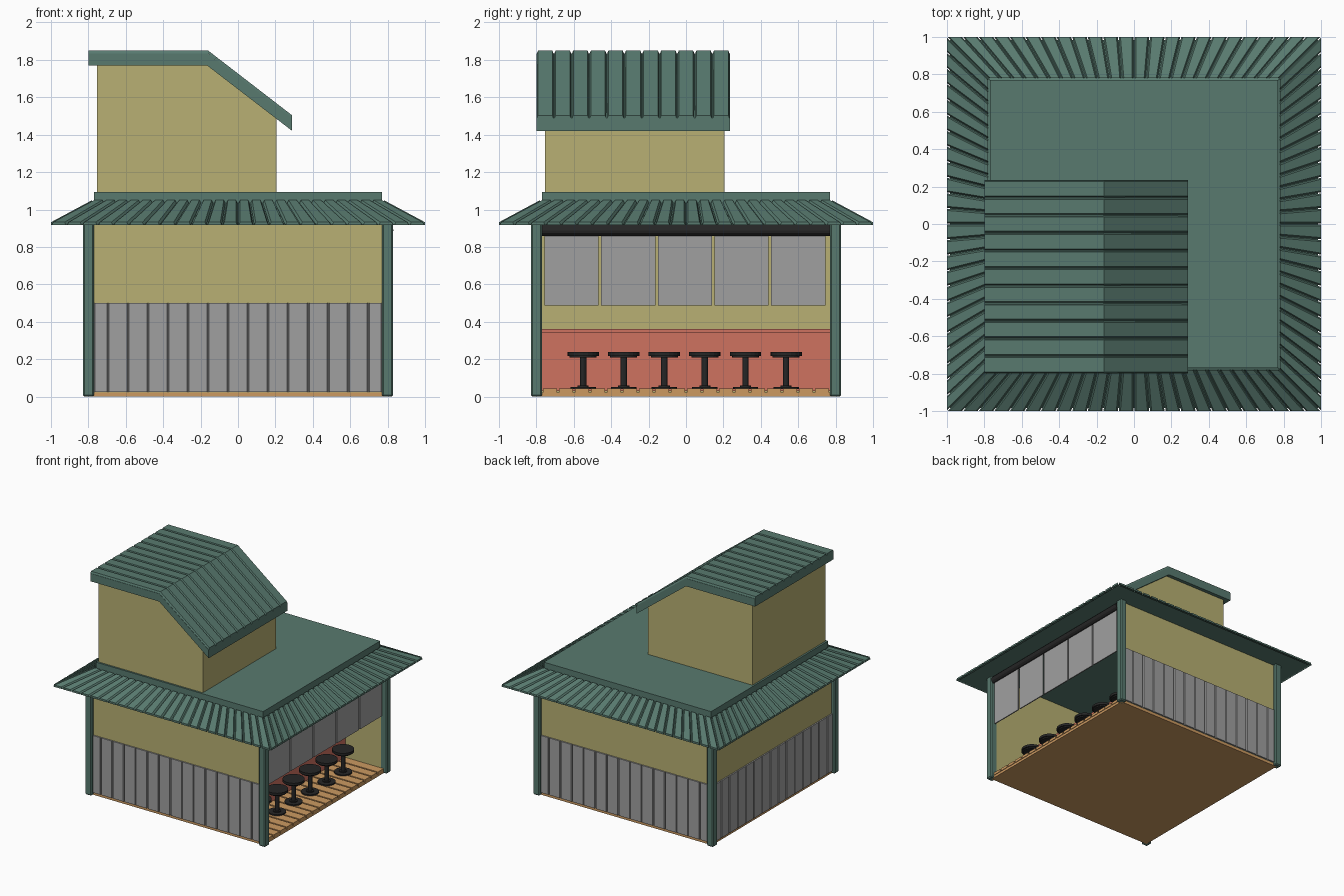
import bpy, bmesh, math
from mathutils import Matrix

if "Cube" in bpy.data.objects:
    bpy.data.objects.remove(bpy.data.objects["Cube"])


def material(name, r, g, b):
    m = bpy.data.materials.new(name)
    m.diffuse_color = [(c / 255 / 12.92 if c < 10 else ((c / 255 + 0.055) / 1.055) ** 2.4)
                       for c in (r, g, b)] + [1.0]
    m.use_nodes = True
    m.node_tree.nodes["Principled BSDF"].inputs["Base Color"].default_value = m.diffuse_color
    return m


GREEN = material("roof green", 88, 122, 111)
YELLOW = material("wall yellow", 184, 176, 115)
GREY = material("panel grey", 160, 160, 160)
WOOD = material("floor wood", 204, 154, 97)
RED = material("counter red", 207, 114, 96)
BLACK = material("stool black", 38, 38, 38)


def finish(name, bm, mat, turn=0.0):
    bmesh.ops.recalc_face_normals(bm, faces=bm.faces)
    bm.transform(Matrix.Rotation(turn, 4, 'Z'))
    me = bpy.data.meshes.new(name)
    bm.to_mesh(me)
    bm.free()
    me.materials.append(mat)
    ob = bpy.data.objects.new(name, me)
    bpy.context.collection.objects.link(ob)
    return ob


def loft(bm, rings):
    """Skin a row of equal rings and cap both ends."""
    vs = [[bm.verts.new(p) for p in ring] for ring in rings]
    n = len(vs[0])
    for a, b in zip(vs, vs[1:]):
        for i in range(n):
            bm.faces.new((a[i], a[(i + 1) % n], b[(i + 1) % n], b[i]))
    bm.faces.new(vs[0])
    bm.faces.new(vs[-1][::-1])


def box(bm, x0, x1, y0, y1, z0, z1):
    loft(bm, [[(x0, y0, z), (x1, y0, z), (x1, y1, z), (x0, y1, z)] for z in (z0, z1)])


def box_part(name, mat, *dims, turn=0.0):
    bm = bmesh.new()
    box(bm, *dims)
    return finish(name, bm, mat, turn)


def prism_y(name, mat, profile, y0, y1):
    bm = bmesh.new()
    loft(bm, [[(x, y, z) for x, z in profile] for y in (y0, y1)])
    return finish(name, bm, mat)


# Floor slab and boards
box_part("floor_slab", WOOD, -0.8, 0.8, -0.8, 0.8, 0.0, 0.022)
bm = bmesh.new()
N = 18
for i in range(N):
    a = -0.77 + 1.54 * i / N
    box(bm, -0.77, 0.805, a + 0.006, a + 1.54 / N - 0.006, 0.02, 0.042)
finish("floor_boards", bm, WOOD)

# Corner posts
for sx in (-1, 1):
    for sy in (-1, 1):
        post = box_part("corner_post", GREEN, sx * 0.8 - 0.03, sx * 0.8 + 0.03,
                        sy * 0.8 - 0.03, sy * 0.8 + 0.03, 0.0, 0.93)
        bev = post.modifiers.new("bevel", 'BEVEL')
        bev.width = 0.008
        bev.segments = 1

# Three closed walls with grey siding
edges = [-0.77] + [-0.695 + 0.107 * k for k in range(14)] + [0.77]
for side, turn in (("front", 0), ("back", math.pi), ("left", -math.pi / 2)):
    box_part(side + "_wall", YELLOW, -0.79, 0.79, -0.8, -0.772, 0.02, 0.93, turn=turn)
    bm = bmesh.new()
    box(bm, -0.775, 0.775, -0.804, -0.798, 0.025, 0.497)
    for a, b in zip(edges, edges[1:]):
        rings = []
        for z in (0.025, 0.5):
            rings.append([(a + 0.002, -0.803, z), (a + 0.006, -0.814, z),
                          (b - 0.006, -0.814, z), (b - 0.002, -0.803, z)])
        loft(bm, rings)
    finish(side + "_siding", bm, GREY, turn)

# Red counter
box_part("counter_body", RED, 0.3, 0.45, -0.772, 0.772, 0.03, 0.34)
box_part("counter_top", RED, 0.27, 0.465, -0.772, 0.772, 0.34, 0.362)

# Bar stools: stacked discs
for i in range(6):
    bm = bmesh.new()
    for r, z0, z1, seg in ((0.068, 0.04, 0.052, 20), (0.03, 0.05, 0.06, 16),
                           (0.017, 0.05, 0.215, 12), (0.072, 0.208, 0.22, 20),
                           (0.084, 0.218, 0.238, 20)):
        bmesh.ops.create_cone(bm, cap_ends=True, segments=seg, radius1=r, radius2=r,
                              depth=z1 - z0,
                              matrix=Matrix.Translation((0.593, -0.55 + 0.217 * i, (z0 + z1) / 2)))
    finish("bar_stool", bm, BLACK)

# Rolled shutter bar and hanging screens on the open side
bm = bmesh.new()
bmesh.ops.create_cone(bm, cap_ends=True, segments=12, radius1=0.031, radius2=0.031, depth=1.54,
                      matrix=Matrix.Translation((0.8, 0, 0.889)) @ Matrix.Rotation(math.pi / 2, 4, 'X'))
finish("shutter_roll", bm, BLACK)
for i in range(5):
    c = -0.612 + 0.303 * i
    box_part("hanging_screen", GREY, 0.796, 0.805, c - 0.145, c + 0.145, 0.487, 0.87)

# Main roof: solid skirt, fanned planks and flat cap
bm = bmesh.new()
loft(bm, [[(-r, -r, z), (r, -r, z), (r, r, z), (-r, r, z)]
          for r, z in ((0.985, 0.916), (0.77, 1.034))])
finish("roof_skirt", bm, GREEN)
N = 24
for k, side in enumerate(("front", "right", "back", "left")):
    bm = bmesh.new()
    for i in range(N):
        u0, u1 = -1 + 2 * i / N, -1 + 2 * (i + 1) / N
        rings = []
        for r, z in ((1.0, 0.932), (0.78, 1.05)):
            a, b = u0 * r, u1 * r
            rings.append([(a + 0.003, -r, z - 0.016), (a + 0.011, -r, z),
                          (b - 0.011, -r, z), (b - 0.003, -r, z - 0.016)])
        loft(bm, rings)
    finish(side + "_skirt_planks", bm, GREEN, k * math.pi / 2)
box_part("roof_cap", GREEN, -0.77, 0.77, -0.77, 0.77, 1.0, 1.093)

# Upper tower
prism_y("tower_wall", YELLOW, [(-0.755, 1.08), (0.205, 1.08), (0.205, 1.495),
                               (-0.165, 1.778), (-0.755, 1.778)], -0.755, 0.205)
prism_y("tower_roof", GREEN, [(-0.8, 1.77), (-0.165, 1.77), (0.29, 1.42), (0.29, 1.488),
                              (-0.163, 1.835), (-0.8, 1.835)], -0.8, 0.235)
bm = bmesh.new()
N = 11
step = 1.035 / N
for i in range(N):
    a, b = -0.8 + i * step, -0.8 + (i + 1) * step
    loft(bm, [[(x, a + 0.002, z - 0.017), (x, a + 0.009, z),
               (x, b - 0.009, z), (x, b - 0.002, z - 0.017)]
              for x, z in ((-0.8, 1.85), (-0.16, 1.85), (0.29, 1.503))])
finish("tower_roof_planks", bm, GREEN)
